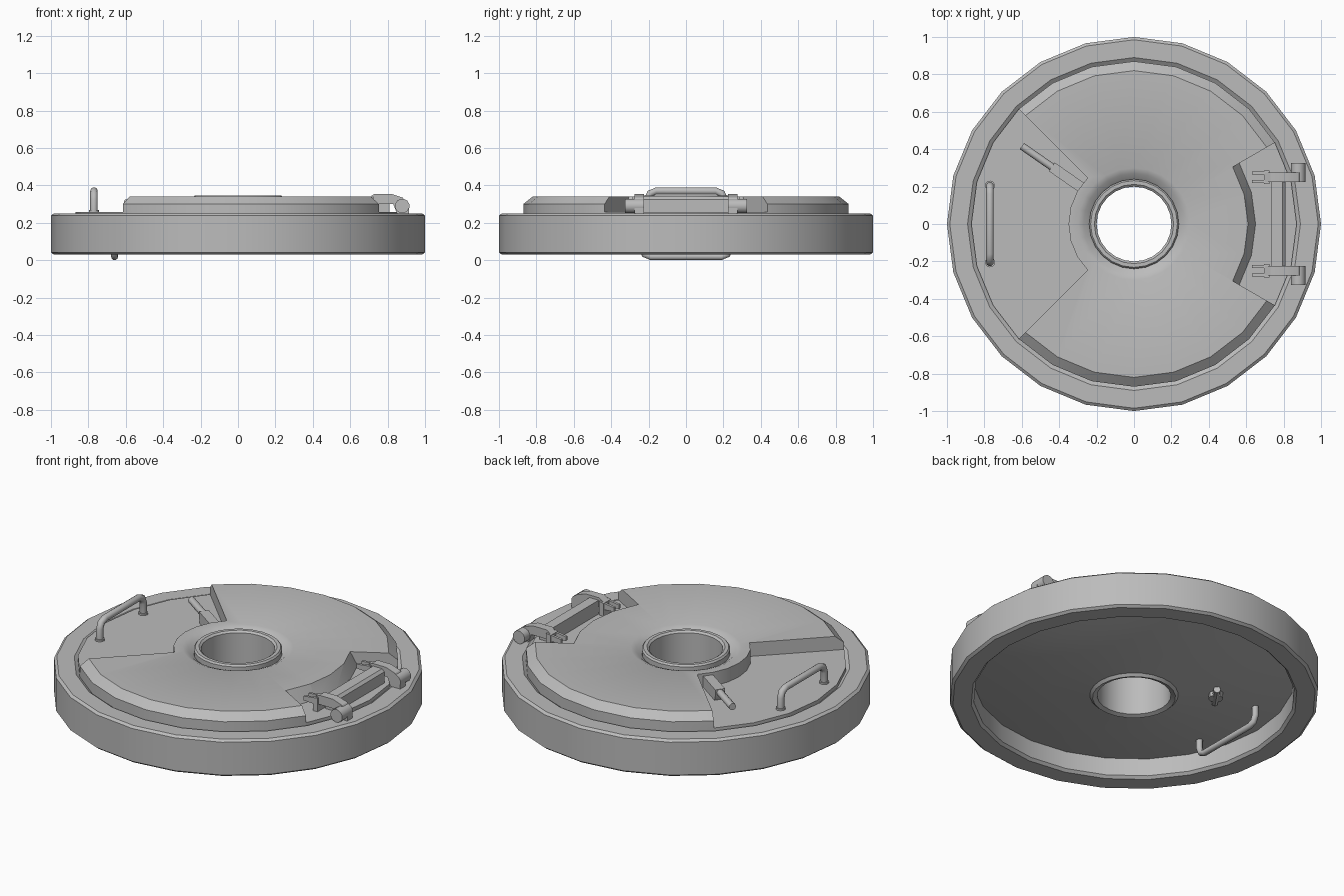
import bpy, bmesh, math
from mathutils import Vector

if "Cube" in bpy.data.objects:
    bpy.data.objects.remove(bpy.data.objects["Cube"])

grey = bpy.data.materials.new("steel_grey")
grey.diffuse_color = (0.5, 0.5, 0.5, 1)
grey.use_nodes = True
grey.node_tree.nodes["Principled BSDF"].inputs["Base Color"].default_value = grey.diffuse_color


def finish(bm, name, angle=30):
    bmesh.ops.recalc_face_normals(bm, faces=bm.faces)
    me = bpy.data.meshes.new(name)
    bm.to_mesh(me)
    bm.free()
    me.materials.append(grey)
    ob = bpy.data.objects.new(name, me)
    bpy.context.collection.objects.link(ob)
    smooth(ob, angle)
    return ob


def smooth(ob, angle=30):
    bpy.ops.object.select_all(action='DESELECT')
    bpy.context.view_layer.objects.active = ob
    ob.select_set(True)
    bpy.ops.object.shade_smooth_by_angle(angle=math.radians(angle))


def sweep(name, profile, a0=0, a1=360, step=15):
    """Revolve a closed (radius, z) profile; capped when not a full turn."""
    bm = bmesh.new()
    full = a1 - a0 == 360
    n = (a1 - a0) // step
    rings = []
    for i in range(n if full else n + 1):
        a = math.radians(a0 + i * step)
        rings.append([bm.verts.new((r * math.cos(a), r * math.sin(a), z)) for r, z in profile])
    m = len(profile)
    for i in range(n):
        p, q = rings[i], rings[(i + 1) % len(rings)]
        for j in range(m):
            k = (j + 1) % m
            bm.faces.new((p[j], q[j], q[k], p[k]))
    if not full:
        bm.faces.new(rings[0])
        bm.faces.new(rings[-1])
    return finish(bm, name)


def cut(ob, cutter):
    mod = ob.modifiers.new("cut", 'BOOLEAN')
    mod.operation, mod.solver, mod.object = 'DIFFERENCE', 'EXACT', cutter
    bpy.context.view_layer.objects.active = ob
    bpy.ops.object.modifier_apply(modifier=mod.name)
    bpy.data.objects.remove(cutter)


def tube(name, pts, radius, sides=10):
    """Round bar along a path of points, with flat ends."""
    bm = bmesh.new()
    pts = [Vector(p) for p in pts]
    rings = []
    ref = (pts[1] - pts[0]).orthogonal().normalized()
    if len(pts) > 2:
        ref = (pts[1] - pts[0]).cross(pts[2] - pts[1]).normalized()
        if ref.length < 0.5:
            ref = (pts[1] - pts[0]).orthogonal().normalized()
    for i, p in enumerate(pts):
        t = (pts[min(i + 1, len(pts) - 1)] - pts[max(i - 1, 0)]).normalized()
        s = t.cross(ref).normalized()
        rings.append([bm.verts.new(p + radius * (ref * math.cos(a) + s * math.sin(a)))
                      for a in (2 * math.pi * k / sides for k in range(sides))])
    for p, q in zip(rings, rings[1:]):
        for j in range(sides):
            k = (j + 1) % sides
            bm.faces.new((p[j], p[k], q[k], q[j]))
    bm.faces.new(rings[0])
    bm.faces.new(rings[-1])
    return finish(bm, name, 40)


def slab(name, xz, y0, y1):
    """Extrude an x-z outline along y."""
    bm = bmesh.new()
    a, b = ([bm.verts.new((x, y, z)) for x, z in xz] for y in (y0, y1))
    bm.faces.new(a)
    bm.faces.new(b)
    for j in range(len(a)):
        k = (j + 1) % len(a)
        bm.faces.new((a[j], a[k], b[k], b[j]))
    return finish(bm, name, 25)


# Outer collar with chamfered edges
sweep("outer_ring", [(0.87, 0.045), (0.885, 0.03), (0.985, 0.03), (1, 0.042), (1, 0.238),
                     (0.985, 0.25), (0.89, 0.25), (0.87, 0.235)])

# Lid with domed underside, sunken hub and raised hole rim
lid = sweep("lid", [(0.2, 0.045), (0.225, 0.035), (0.24, 0.05), (0.45, 0.076), (0.66, 0.107),
                    (0.87, 0.15), (0.87, 0.30), (0.82, 0.34), (0.30, 0.34), (0.27, 0.328),
                    (0.24, 0.305), (0.24, 0.335), (0.232, 0.345), (0.212, 0.345), (0.2, 0.335)])

# Wedge recess on the left and hinge recess on the right
cut(lid, sweep("wedge_cutter", [(0.35, 0.258), (1.1, 0.258), (1.1, 0.5), (0.35, 0.5)], 135, 225))
cut(lid, sweep("hinge_cutter", [(0.65, 0.258), (1.1, 0.258), (1.1, 0.42), (0.57, 0.42)], -30, 30))
smooth(lid)


def grip(name, x, half, base, top, r):
    """U-shaped grab handle with rounded corners."""
    s = 1 if top > base else -1
    side = [(half, base), (half, top - 0.045 * s), (half - 0.013, top - 0.013 * s), (half - 0.045, top)]
    tube(name, [(x, y, z) for y, z in side] + [(x, -y, z) for y, z in reversed(side)], r)


grip("upper_handle", -0.77, 0.205, 0.25, 0.37, 0.02)
grip("lower_handle", -0.66, 0.235, 0.13, 0.018, 0.018)
for y in (-0.205, 0.205):
    tube("handle_collar", [(-0.77, y, 0.25), (-0.77, y, 0.268)], 0.027)

# Latch lever in the wedge recess
d = Vector((-0.82, 0.57, 0)).normalized()
block = slab("latch_block", [(0.33, 0.25), (0.52, 0.25), (0.535, 0.285), (0.535, 0.325), (0.33, 0.325)],
             -0.028, 0.028)
block.rotation_euler.z = math.atan2(d.y, d.x)
tube("latch_rod", [d * 0.52 + Vector((0, 0, 0.305)), d * 0.73 + Vector((0, 0, 0.305))], 0.02)

# Latch knob on the underside
c = Vector((-0.36, 0.26, 0))
e = Vector((0.57, 0.82, 0)) * 0.075
up = Vector((0, 0, 1))
tube("lower_latch_hub", [c + up * 0.045, c + up * 0.1], 0.04, 8)
tube("lower_latch_bar", [c - e + up * 0.06, c + e + up * 0.06], 0.02, 8)

# Hinge: cross plate, two curved arms with forked tips, and pins
slab("hinge_plate", [(0.735, 0.25), (0.81, 0.25), (0.81, 0.325), (0.795, 0.34), (0.735, 0.34)], -0.225, 0.225)
arm = [(0.70, 0.30), (0.70, 0.335), (0.73, 0.355), (0.82, 0.355), (0.88, 0.335), (0.915, 0.29),
       (0.915, 0.25), (0.85, 0.25), (0.83, 0.30)]
prong = [(0.63, 0.30), (0.63, 0.325), (0.71, 0.335), (0.71, 0.295)]
for s in (-1, 1):
    slab("hinge_arm", arm, s * 0.225, s * 0.275)
    slab("hinge_arm_shoulder", [(0.695, 0.25), (0.725, 0.25), (0.725, 0.34), (0.695, 0.335)],
         s * 0.215, s * 0.285)
    for y in (0.22, 0.265):
        slab("hinge_prong", prong, s * y, s * (y + 0.015))
    tube("hinge_pin", [(0.878, s * 0.225, 0.29), (0.878, s * 0.325, 0.29)], 0.039, 12)
